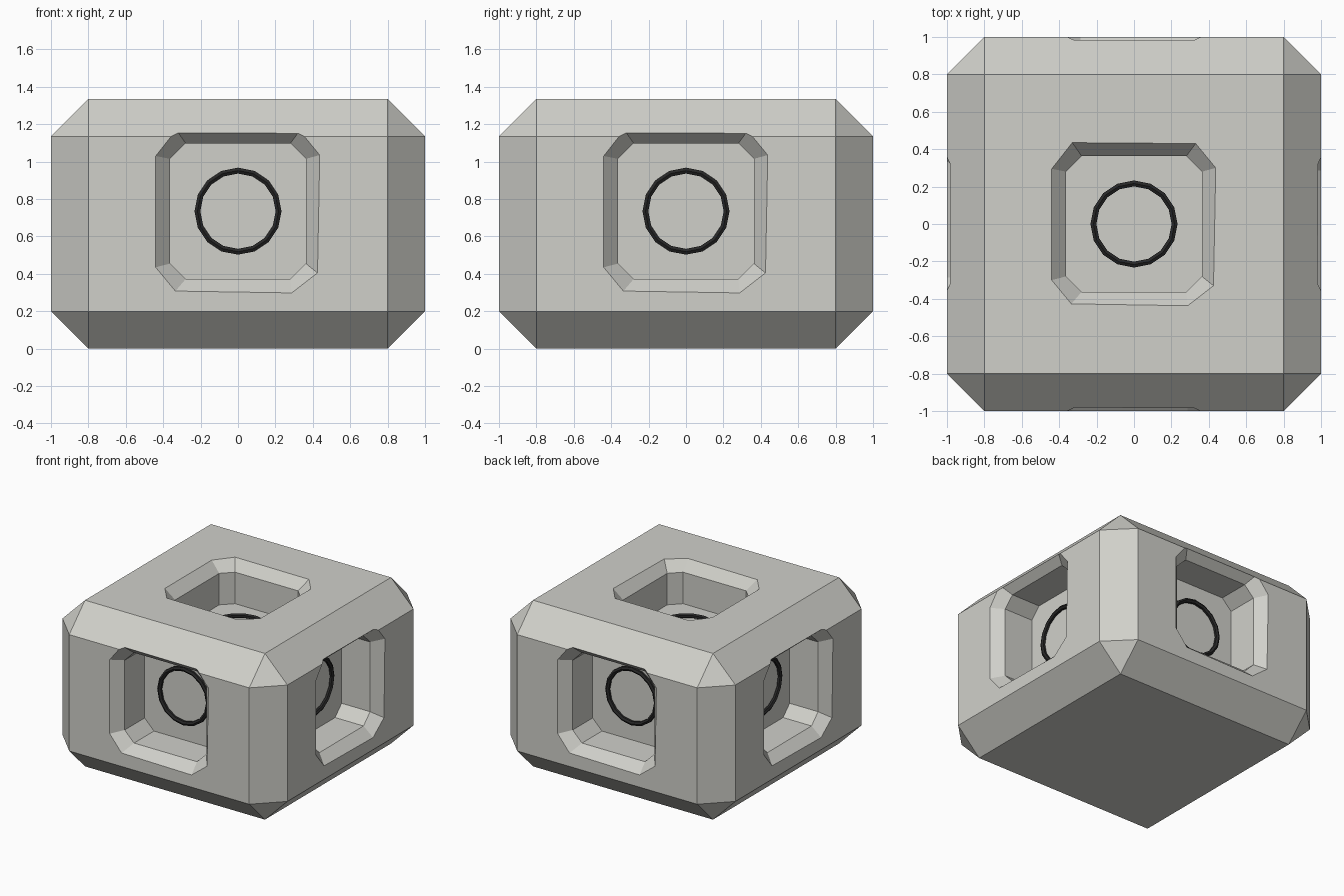
import bpy
import bmesh
from math import pi
from mathutils import Matrix, Vector

cube = bpy.data.objects.get("Cube")
if cube:
    bpy.data.objects.remove(cube, do_unlink=True)

HEIGHT = 1.335
RECESS_Z = 0.735
BEVEL = 0.2
LIP = 0.08       # depth of the sloped recess rim
DEPTH = 0.333    # depth of the recess floor


def make_material(name, colour):
    mat = bpy.data.materials.new(name)
    mat.use_nodes = True
    mat.diffuse_color = colour
    mat.node_tree.nodes["Principled BSDF"].inputs["Base Color"].default_value = colour
    return mat


def make_object(name, bm, mat):
    bmesh.ops.recalc_face_normals(bm, faces=bm.faces)
    mesh = bpy.data.meshes.new(name)
    bm.to_mesh(mesh)
    bm.free()
    mesh.materials.append(mat)
    obj = bpy.data.objects.new(name, mesh)
    bpy.context.collection.objects.link(obj)
    return obj


stone = make_material("pale warm grey", (0.63, 0.63, 0.59, 1))
black = make_material("soft black", (0.02, 0.02, 0.02, 1))

# Chamfered block
bm = bmesh.new()
bmesh.ops.create_cube(bm, size=1, matrix=Matrix.Translation((0, 0, HEIGHT / 2))
                      @ Matrix.Diagonal((2, 2, HEIGHT, 1)))
bmesh.ops.bevel(bm, geom=bm.edges[:], offset=BEVEL, segments=1,
                affect='EDGES', profile=0.5)
body = make_object("block_body", bm, stone)

# Recess outlines: slightly uneven rim, regular clipped square inside
rim = [Vector(p) for p in ((-.44, .295), (-.33, .435), (.33, .43), (.437, .3),
                           (.425, -.33), (.287, -.437), (-.335, -.427), (-.44, -.3))]
a, b = 0.363, 0.28
inner = [Vector(p) for p in ((-a, b), (-b, a), (b, a), (a, b),
                             (a, -b), (b, -a), (-b, -a), (-a, -b))]


def recess_cutter(name, matrix):
    bm = bmesh.new()
    outer = [r + (r - i) for r, i in zip(rim, inner)]
    layers = ((outer, LIP), (rim, 0), (inner, -LIP), (inner, -DEPTH))
    rings = [[bm.verts.new((p.x, p.y, z)) for p in pts] for pts, z in layers]
    for upper, lower in zip(rings, rings[1:]):
        for k in range(8):
            n = (k + 1) % 8
            bm.faces.new((upper[k], upper[n], lower[n], lower[k]))
    bm.faces.new(rings[0])
    bm.faces.new(rings[-1])
    bm.transform(matrix)
    return make_object(name, bm, stone)


def floor_ring(name, matrix, major=0.217, minor=0.018, sides=16, tube=6):
    bm = bmesh.new()
    section = bmesh.ops.create_circle(
        bm, segments=tube, radius=minor,
        matrix=Matrix.Translation((major, 0, 0)) @ Matrix.Rotation(pi / 2, 4, 'X'))
    edges = list({e for v in section["verts"] for e in v.link_edges})
    bmesh.ops.spin(bm, geom=edges + section["verts"], cent=(0, 0, 0), axis=(0, 0, 1),
                   angle=2 * pi, steps=sides, use_merge=True)
    bmesh.ops.remove_doubles(bm, verts=bm.verts, dist=0.0005)
    bm.transform(matrix @ Matrix.Translation((0, 0, minor - DEPTH)))
    return make_object(name, bm, black)


# Local frames on the top and on the four sides
frames = {"top": Matrix.Translation((0, 0, HEIGHT))}
front = Matrix.Translation((0, -1, RECESS_Z)) @ Matrix.Rotation(pi / 2, 4, 'X')
for k, side in enumerate(("front", "left", "back", "right")):
    frames[side] = Matrix.Rotation(k * pi / 2, 4, 'Z') @ front

# Cut each recess and set a ring on its floor
bpy.context.view_layer.objects.active = body
for side, matrix in frames.items():
    cutter = recess_cutter(side + "_recess_cutter", matrix)
    cutter.hide_render = True
    mod = body.modifiers.new(side + "_recess", 'BOOLEAN')
    mod.operation = 'DIFFERENCE'
    mod.solver = 'EXACT'
    mod.object = cutter
    bpy.ops.object.modifier_apply(modifier=mod.name)
    bpy.data.objects.remove(cutter, do_unlink=True)
    floor_ring(side + "_ring", matrix)
